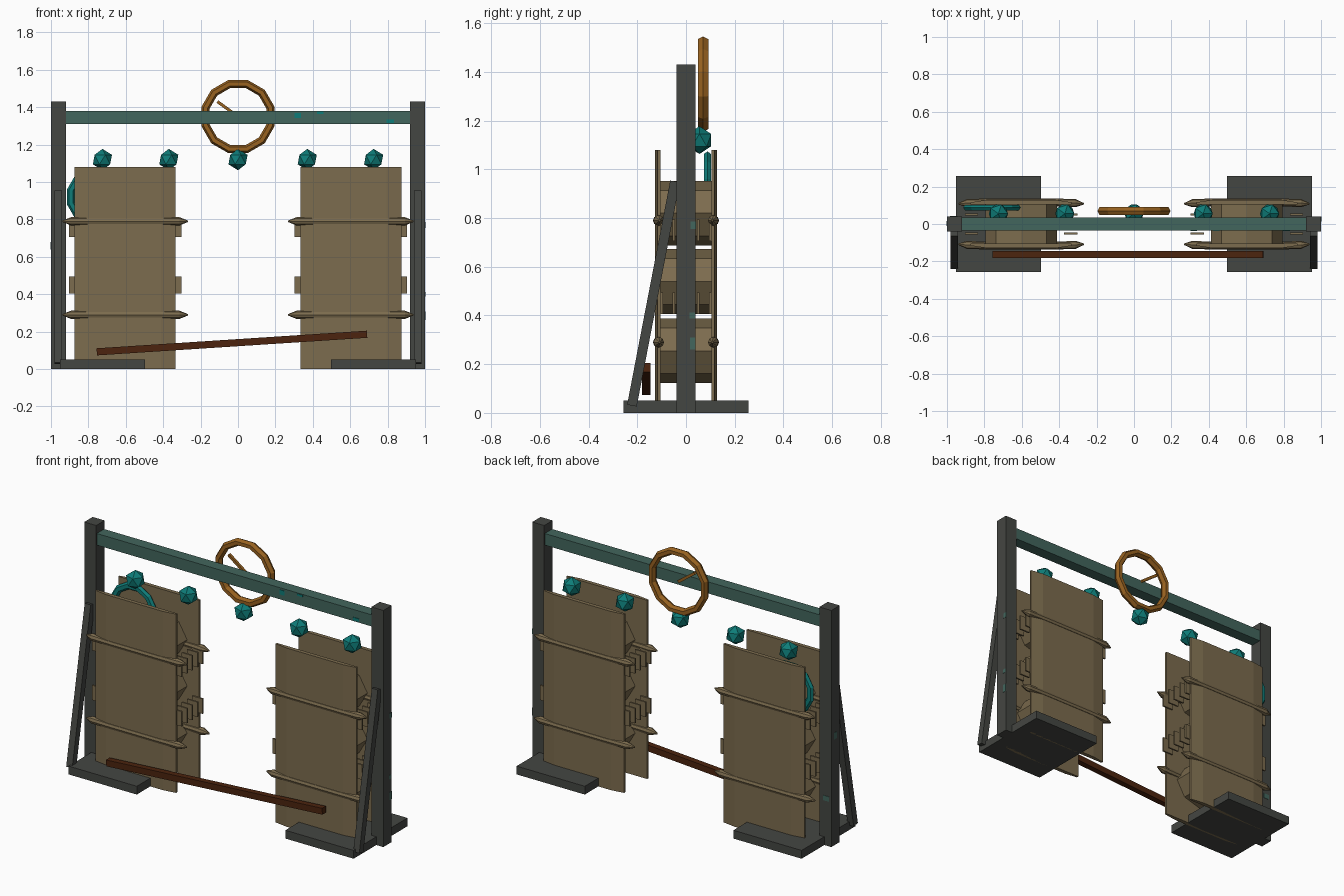
import bpy, bmesh, math
from mathutils import Vector, Matrix

if "Cube" in bpy.data.objects:
    bpy.data.objects.remove(bpy.data.objects["Cube"])


def material(name, r, g, b):
    m = bpy.data.materials.new(name)
    m.diffuse_color = [(c / 255 / 12.92 if c < 11 else ((c / 255 + 0.055) / 1.055) ** 2.4)
                       for c in (r, g, b)] + [1]
    m.use_nodes = True
    m.node_tree.nodes["Principled BSDF"].inputs["Base Color"].default_value = m.diffuse_color
    return m


GREY = material("dark grey", 68, 70, 66)
GREEN = material("weathered green", 66, 102, 93)
TAN = material("tan", 124, 108, 78)
GOLD = material("bronze", 152, 98, 32)
TEAL = material("teal", 14, 124, 120)
BROWN = material("dark brown", 76, 36, 14)


def finish(name, bm, mat):
    bmesh.ops.recalc_face_normals(bm, faces=bm.faces)
    me = bpy.data.meshes.new(name)
    bm.to_mesh(me)
    bm.free()
    me.materials.append(mat)
    ob = bpy.data.objects.new(name, me)
    bpy.context.collection.objects.link(ob)
    return ob


def box(name, x0, x1, y0, y1, z0, z1, mat):
    bm = bmesh.new()
    bmesh.ops.create_cube(bm, size=1)
    for v in bm.verts:
        v.co = (x0 + (v.co.x + .5) * (x1 - x0), y0 + (v.co.y + .5) * (y1 - y0),
                z0 + (v.co.z + .5) * (z1 - z0))
    return finish(name, bm, mat)


def beam(name, a, b, width, depth, mat):
    """Square bar from a to b; depth is measured along y for bars lying in xz."""
    a, b = Vector(a), Vector(b)
    d = (b - a).normalized()
    side = Vector((0, 1, 0)) if abs(d.x) > .3 else Vector((1, 0, 0))
    up = d.cross(side).normalized()
    bm = bmesh.new()
    bmesh.ops.create_cube(bm, size=1)
    for v in bm.verts:
        v.co = (a + b) / 2 + d * v.co.x * (b - a).length + side * v.co.y * depth + up * v.co.z * width
    return finish(name, bm, mat)


def loft(name, rings, mat):
    bm = bmesh.new()
    loops = [[bm.verts.new(p) for p in ring] for ring in rings]
    n = len(loops[0])
    for p, q in zip(loops, loops[1:]):
        for i in range(n):
            bm.faces.new((p[i], p[(i + 1) % n], q[(i + 1) % n], q[i]))
    bm.faces.new(loops[0])
    bm.faces.new(loops[-1][::-1])
    return finish(name, bm, mat)


def ring(name, c, major, minor_r, minor_y, seg, sides, mat):
    """Faceted ring standing in the xz plane."""
    bm = bmesh.new()
    grid = []
    for i in range(seg):
        t = 2 * math.pi * (i + .5) / seg
        row = []
        for j in range(sides):
            u = 2 * math.pi * j / sides
            r = major + minor_r * math.cos(u)
            row.append(bm.verts.new((c[0] + r * math.sin(t), c[1] + minor_y * math.sin(u),
                                     c[2] + r * math.cos(t))))
        grid.append(row)
    for i in range(seg):
        p, q = grid[i], grid[(i + 1) % seg]
        for j in range(sides):
            k = (j + 1) % sides
            bm.faces.new((p[j], p[k], q[k], q[j]))
    return finish(name, bm, mat)


# Frame, crossbeam and feet
box("crossbeam", -.925, .925, -.035, .035, 1.31, 1.38, GREEN)
for s, side in ((-1, "left"), (1, "right")):
    box(side + "_post", s * .96 - .04, s * .96 + .04, -.04, .04, 0, 1.43, GREY)
    box(side + "_foot", s * .725 - .228, s * .725 + .228, -.257, .257, 0, .05, GREY)
    beam(side + "_brace", (s * .96, -.222, .03), (s * .96, -.045, .95), .04, .04, GREY)

    # Curved door panels with pointed crossbars
    cx = s * .603
    for f, face in ((-1, "front"), (1, "back")):
        profile = [(-.27, .104), (-.27, .116), (-.19, .128), (.19, .128), (.27, .116), (.27, .104)]
        loft(f"{side}_{face}_panel",
             [[(cx + x, f * y, z) for x, y in profile] for z in (0, 1.08)], TAN)
        for z in (.29, .79):
            rings = []
            for x, y, r in ((-.335, .108, .004), (-.29, .112, .022), (-.16, .116, .02),
                            (.16, .116, .02), (.29, .112, .022), (.335, .108, .004)):
                rings.append([(cx + x, f * y + r * math.cos(a * math.pi / 4),
                               z + r * math.sin(a * math.pi / 4)) for a in range(8)])
            loft(f"{side}_{face}_crossbar", rings, TAN)

    # Faceted drums between the panels
    for z in (.255, .54, .82):
        loft(side + "_drum", [[(cx + .19 * math.cos(a * math.pi / 4), y,
                                z + .133 * math.sin(a * math.pi / 4)) for a in range(8)]
                              for y in (-.105, .105)], TAN)
    # Rows of thin slats at the panel edges
    for z in (.45, .75):
        for i in range(5):
            y = (i - 2) * .05
            for e in (-1, 1):
                x = cx + e * .265
                box(side + "_slat", x - .035, x + .035, y - .005, y + .005, z - .045, z + .045, TAN)

# Wheel with a single hand
ring("wheel", (0, .07, 1.35), .18, .022, .025, 12, 6, GOLD)
beam("wheel_hand", (0, .07, 1.35), (-.11, .07, 1.43), .016, .016, GOLD)

# Hanging gems and the hidden ring
for i, x in enumerate((-.725, -.37, 0, .37, .725)):
    bm = bmesh.new()
    bmesh.ops.create_icosphere(bm, subdivisions=1, radius=.057,
                               matrix=Matrix.Translation((x, .055, 1.12)))
    finish("gem", bm, TEAL)
ring("teal_ring", (-.76, .088, .92), .137, .022, .017, 12, 6, TEAL)

# Slanted wooden bar
beam("wooden_bar", (-.755, -.163, .092), (.69, -.163, .186), .038, .036, BROWN)

# Small patina plates
for x, z, w, h in ((.32, 1.355, .017, .014), (.44, 1.37, .018, .006), (.815, 1.325, .02, .009)):
    box("beam_patina", x - w, x + w, -.038, -.034, z - h, z + h, TEAL)
for y, z, h in ((.03, .77, .016), (.025, .40, .012), (.028, .285, .024)):
    box("right_post_patina", .996, 1.0015, y - .011, y + .011, z - h, z + h, GREEN)
box("left_post_patina", -1.0015, -.996, -.01, .015, .64, .68, GREEN)
box("left_post_low_patina", -.985, -.945, .038, .042, .27, .3, GREEN)
